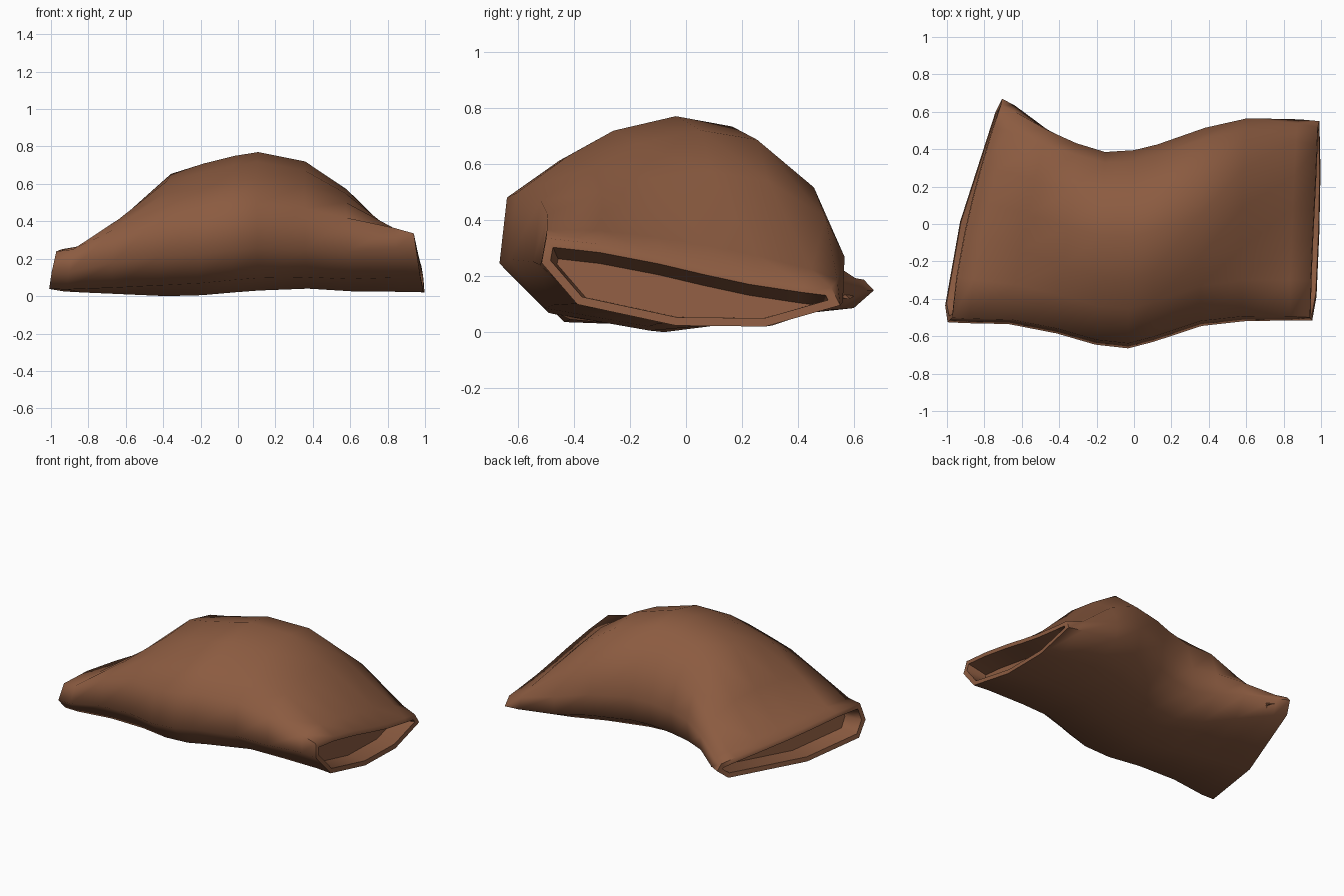
import bpy
import bmesh
import math
from mathutils import Vector

cube = bpy.data.objects.get("Cube")
if cube:
    bpy.data.objects.remove(cube, do_unlink=True)

# One brown colour for the whole shell
brown = bpy.data.materials.new("warm brown")
brown.use_nodes = True
colour = (0.26, 0.105, 0.052, 1)
brown.diffuse_color = colour
shader = brown.node_tree.nodes["Principled BSDF"]
shader.inputs["Base Color"].default_value = colour
shader.inputs["Roughness"].default_value = 0.9

# Cross-sections as (across, up): bulging middle and the two flattened mouths,
# all starting at the front and going over the top
puffed = [(-1, .31), (-.95, .63), (-.6, .81), (-.3, .93), (.12, 1), (.5, .95),
          (.88, .70), (.99, .42), (.96, .2), (.6, .04), (0, 0), (-.7, .09)]
left_mouth = [(-1, .45), (-.96, .95), (-.6, 1), (-.2, .95), (.1, .9), (.4, .85),
              (.75, .78), (.94, .72), (1, .55), (.88, .27), (-.1, 0), (-.85, .06)]
right_mouth = [(-1, .72), (-.97, 1), (-.6, .93), (-.2, .8), (.1, .68), (.4, .57),
               (.75, .48), (.94, .44), (1, .24), (.5, 0), (-.1, .01), (-.76, .25)]

# Stations: front x, back x, front y, back y, bottom, top, puff
stations = [
    (-.97, -.69, -.525, .67, .025, .25, 0),
    (-.88, -.62, -.53, .635, .02, .27, .1),
    (-.65, -.45, -.535, .52, .01, .46, .55),
    (-.4, -.3, -.585, .44, .0, .66, .9),
    (-.2, -.15, -.645, .39, .005, .71, 1),
    (-.03, 0, -.665, .4, .02, .75, 1),
    (.1, .12, -.63, .43, .03, .77, 1),
    (.35, .37, -.545, .52, .04, .72, 1),
    (.57, .59, -.52, .575, .025, .6, .85),
    (.83, .85, -.515, .565, .02, .4, .25),
    (.94, .955, -.515, .55, .02, .335, 0),
]


def section_point(station, a, b):
    """Blend two cross-sections and place one point in space."""
    x_front, x_back, y_front, y_back, low, high, puff = station
    u, v = Vector(a).lerp(Vector(b), puff)
    t = (u + 1) / 2
    x = x_front + (x_back - x_front) * t ** 1.5
    x *= 1 + 0.05 * (1 - v)      # lower lips of the mouths stick out
    return (x, y_front + (y_back - y_front) * t, low + (high - low) * v)


# Loft the tube
bm = bmesh.new()
rings = []
for s in stations:
    mouth = left_mouth if s[0] < 0 else right_mouth
    rings.append([bm.verts.new(section_point(s, a, b))
                  for a, b in zip(mouth, puffed)])
for near, far in zip(rings, rings[1:]):
    for j in range(len(near)):
        k = (j + 1) % len(near)
        bm.faces.new((near[j], far[j], far[k], near[k]))

# Close each end with a rounded lip around a sunken pocket
for loop in (rings[0], rings[-1][::-1]):
    mouth_face = bm.faces.new(loop)
    mouth_face.normal_update()
    for inset, depth in ((0.03, 0), (0.02, -0.13)):
        bmesh.ops.inset_region(bm, faces=[mouth_face], thickness=inset,
                               depth=depth, use_even_offset=True)
        mouth_face.normal_update()

mesh = bpy.data.meshes.new("folded_shell")
bm.to_mesh(mesh)
bm.free()
mesh.materials.append(brown)
shell = bpy.data.objects.new("folded_shell", mesh)
bpy.context.collection.objects.link(shell)

bpy.context.view_layer.objects.active = shell
shell.select_set(True)
bpy.ops.object.shade_smooth_by_angle(angle=math.radians(75))
